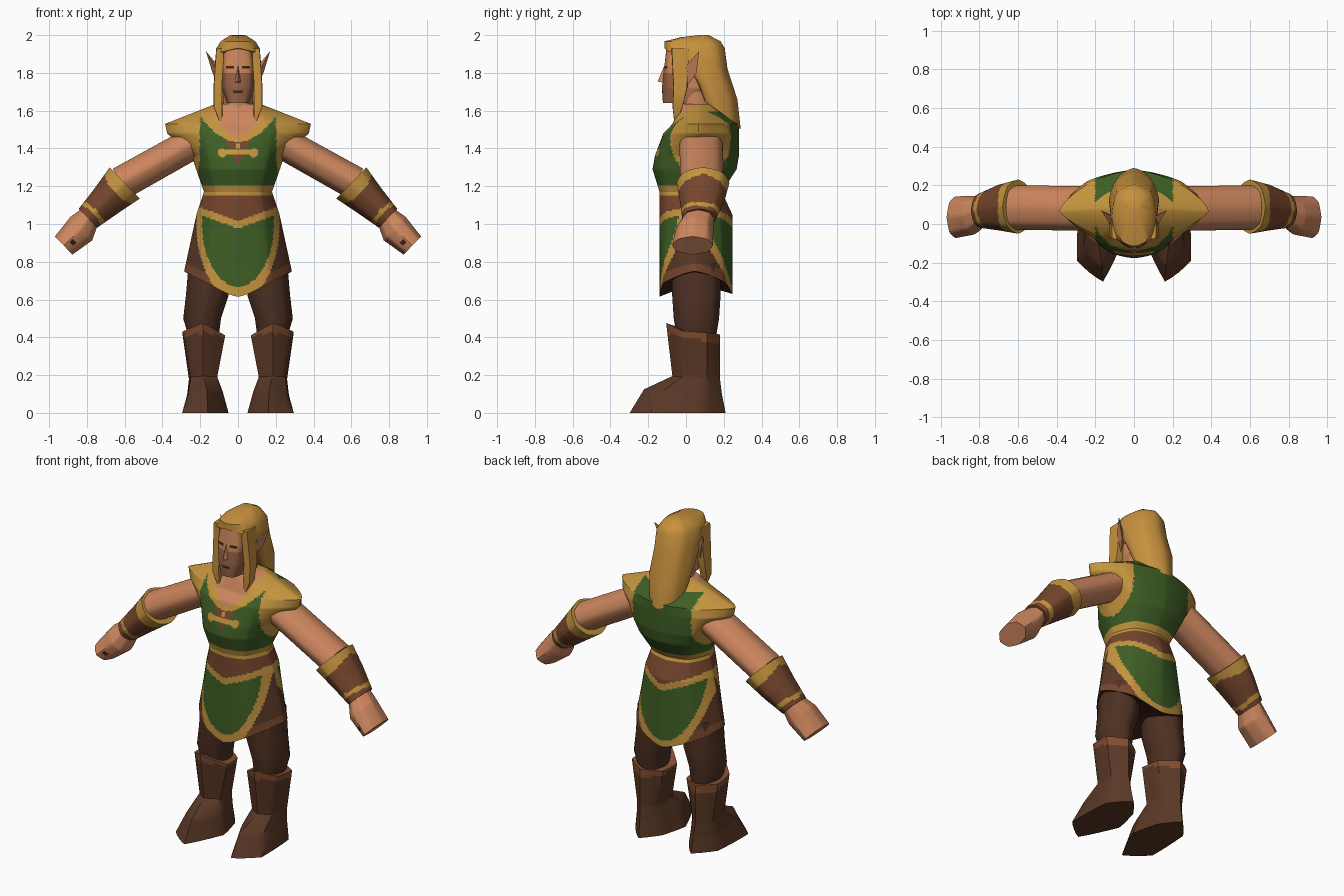
import bpy, bmesh, math
from mathutils import Vector as V

if "Cube" in bpy.data.objects:
    bpy.data.objects.remove(bpy.data.objects["Cube"])

# ---- flat colours (sRGB turned into linear) ----
def lin(c):
    c /= 255
    return c / 12.92 if c < 0.04 else ((c + 0.055) / 1.055) ** 2.4

PALETTE = [("skin", 204, 134, 94), ("face_shade", 150, 98, 70), ("hair_blond", 200, 145, 62),
           ("gold_trim", 196, 148, 62), ("tunic_green", 62, 94, 36), ("belt_leather", 118, 70, 45),
           ("boot_brown", 90, 56, 38), ("trouser_brown", 78, 48, 34), ("cuff_brown", 130, 78, 48),
           ("dark_brown", 62, 36, 26)]
SKIN, SHADE, HAIR, GOLD, GREEN, BELT, BOOT, TROUSER, CUFF, DARK = range(10)
MATS = []
for n, r, g, b in PALETTE:
    m = bpy.data.materials.new(n)
    m.diffuse_color = (lin(r), lin(g), lin(b), 1)
    m.use_nodes = True
    m.node_tree.nodes["Principled BSDF"].inputs["Base Color"].default_value = m.diffuse_color
    MATS.append(m)

# ---- helpers ----
def finish(name, bm, rule):
    bmesh.ops.recalc_face_normals(bm, faces=bm.faces)
    me = bpy.data.meshes.new(name)
    for m in MATS:
        me.materials.append(m)
    for f in bm.faces:
        f.normal_update()
        f.material_index = rule if isinstance(rule, int) else rule(f.calc_center_median(), f.normal)
    bm.to_mesh(me)
    bm.free()
    ob = bpy.data.objects.new(name, me)
    bpy.context.collection.objects.link(ob)
    return ob

def refine(ring, k, w):
    """Subdivide a closed ring; w blends from straight sides to round ones."""
    out, n = [], len(ring)
    for i in range(n):
        a, b, c, d = (V(ring[(i + j) % n]) for j in (-1, 0, 1, 2))
        for j in range(k):
            t = j / k
            cr = 0.5 * (2 * b + (c - a) * t + (2 * a - 5 * b + 4 * c - d) * t * t
                        + (3 * b - a - 3 * c + d) * t ** 3)
            out.append(b.lerp(c, t).lerp(cr, w))
    return out

def loft(name, rings, rule, k=4, step=0.0, w=0.7):
    """Skin closed rings, cap both ends, colour the faces by rule."""
    rings = [refine(r, k, w) for r in rings]
    rows = [rings[0]]
    for a, b in zip(rings, rings[1:]):
        n = max(1, round(max((p - q).length for p, q in zip(a, b)) / step)) if step else 1
        rows += [[p.lerp(q, i / n) for p, q in zip(a, b)] for i in range(1, n + 1)]
    bm = bmesh.new()
    rows = [[bm.verts.new(p) for p in r] for r in rows]
    m = len(rows[0])
    for a, b in zip(rows, rows[1:]):
        for i in range(m):
            bm.faces.new((a[i], a[(i + 1) % m], b[(i + 1) % m], b[i]))
    for r in (rows[0], rows[-1]):
        c = bm.verts.new(sum((v.co for v in r), V()) / m)
        for i in range(m):
            bm.faces.new((r[i], r[(i + 1) % m], c))
    return finish(name, bm, rule)

def sym(z, yf, fs, sd, bs, yb, dz=(0, 0, 0, 0, 0)):
    """Left-right symmetric ring: front, front side, side, back side, back."""
    h = [(0, yf), fs, sd, bs, (0, yb)]
    h = [(x, y, z + d) for (x, y), d in zip(h, dz)]
    return h + [(-x, y, zz) for x, y, zz in h[3:0:-1]]

def tube_ring(c, p, hw, hy, n=8):
    """Ring around c, spanned by direction p and the y axis."""
    return [V(c) + V(p) * hw * math.cos(2 * math.pi * i / n) + V((0, 1, 0)) * hy * math.sin(2 * math.pi * i / n)
            for i in range(n)]

def hull(name, pts, mat):
    bm = bmesh.new()
    for p in pts:
        bm.verts.new(p)
    bmesh.ops.convex_hull(bm, input=bm.verts)
    return finish(name, bm, mat)

# ---- tunic top ----
ARM_A, ARM_D = V((0.2, 0.08, 1.45)), V((0.44, 0, -0.245)).normalized()

def tunic_rule(c, n):
    x = abs(c.x)
    if c.z < 1.2:
        return GOLD
    if c.y < 0.07:
        if c.z > 1.46 + 8 * x * x and x < 0.16:
            return SKIN
        if c.z > 1.435 + 3.4 * x * x and x < 0.24:
            return GOLD
        if c.y < -0.03:
            if (abs(c.z - 1.378) < 0.014 and x < 0.1) or math.hypot(x - 0.085, c.z - 1.378) < 0.024:
                return GOLD                                   # clasp
            if x < 0.012 and 1.4 < c.z < 1.43:
                return GOLD
            if x < (c.z - 1.31) * 0.5 and c.z < 1.46:
                return BELT                                   # placket
    elif c.z > 1.595:
        return GOLD
    d = (V((x, c.y, c.z)) - ARM_A).cross(ARM_D).length
    if x > 0.2 and d < 0.163:
        return GOLD                                           # sleeve trim
    return GREEN

WAIST = sym(1.17, -0.14, (0.12, -0.105), (0.18, 0.03), (0.125, 0.155), 0.19)
loft("tunic_top", [
    WAIST,
    sym(1.29, -0.177, (0.15, -0.13), (0.222, 0.04), (0.17, 0.215), 0.268),
    sym(1.36, -0.165, (0.16, -0.125), (0.245, 0.05), (0.2, 0.225), 0.28),
    sym(1.48, -0.12, (0.18, -0.095), (0.375, 0.065), (0.245, 0.22), 0.28),
    sym(1.53, -0.068, (0.17, -0.065), (0.386, 0.065), (0.235, 0.21), 0.28),
    sym(1.635, -0.03, (0.08, 0.0), (0.12, 0.08), (0.08, 0.13), 0.14)], tunic_rule, k=16, step=0.01)

# ---- belt and skirt ----
def skirt_rule(c, n):
    x, front = abs(c.x), c.y < 0.04
    if n.z < -0.6:
        return DARK
    if c.z > 1.15:
        return GOLD
    v = c.z - 0.995 - 0.35 * x
    if v > 0.022:
        return BELT
    if v > -0.018:
        return GOLD
    wide = 0.19 if front else 0.21
    q = max(0, 1.0 - c.z)
    if math.hypot(x / wide, q / 0.33) < 1:
        return GREEN
    if math.hypot(x / (wide + 0.03), q / 0.4) < 1:
        return GOLD
    return BELT if c.z < 0.66 + 0.48 * x else BOOT

loft("belt_and_skirt", [
    sym(0.615, -0.14, (0.17, -0.115), (0.285, 0.045), (0.19, 0.2), 0.245, (0, 0.075, 0.135, 0.08, 0.015)),
    sym(1.05, -0.14, (0.14, -0.105), (0.22, 0.04), (0.155, 0.18), 0.245),
    WAIST], skirt_rule, k=16, step=0.01)

# ---- neck, head, nose ----
loft("neck", [tube_ring((0, 0.05, z), (1, 0, 0), 0.078, 0.085) for z in (1.52, 1.72)], SKIN)

def face_rule(c, n):
    x = abs(c.x)
    if c.y < -0.05:
        if abs(c.z - 1.83) < 0.011 and 0.022 < x < 0.066:
            return DARK
        if 1.845 < c.z < 1.858 and 0.015 < x < 0.07:
            return HAIR
        if abs(c.z - 1.70) < 0.005 and x < 0.026:
            return DARK
        if c.z < 1.8:
            return SHADE
    return SKIN

loft("head", [
    sym(1.64, -0.122, (0.045, -0.105), (0.06, -0.03), (0.05, 0.04), 0.06),
    sym(1.72, -0.128, (0.065, -0.1), (0.086, -0.02), (0.08, 0.08), 0.1),
    sym(1.83, -0.115, (0.07, -0.095), (0.092, 0.0), (0.08, 0.1), 0.13),
    sym(1.93, -0.104, (0.06, -0.085), (0.085, 0.0), (0.07, 0.1), 0.13)], face_rule, k=10, step=0.008)
hull("nose", [(0, -0.112, 1.845), (0, -0.15, 1.755), (0.022, -0.11, 1.745), (-0.022, -0.11, 1.745)], SKIN)

# ---- hair mass: slanted hem at the back, rounded crown ----
loft("hair", [
    sym(1.5, 0.12, (0.09, 0.1), (0.115, 0.17), (0.075, 0.25), 0.29, (0.15, 0.15, 0.1, 0.04, 0)),
    sym(1.66, 0.05, (0.105, 0.06), (0.13, 0.13), (0.09, 0.23), 0.272, (0.1, 0.1, 0.06, 0.02, 0)),
    sym(1.82, 0.0, (0.1, -0.04), (0.122, 0.08), (0.09, 0.18), 0.22, (0.08, 0.07, 0.03, 0.01, 0)),
    sym(1.93, -0.115, (0.095, -0.075), (0.115, 0.04), (0.09, 0.16), 0.205, (0, -0.02, 0, 0, 0)),
    sym(1.967, -0.115, (0.065, -0.085), (0.092, 0.03), (0.07, 0.14), 0.183),
    sym(2.0, -0.02, (0.03, 0.0), (0.04, 0.07), (0.03, 0.11), 0.12, (-0.01, -0.008, 0, 0, 0))], HAIR, k=4)

for s, side in ((1, "left"), (-1, "right")):
    def mir(pts):
        return [(s * p[0], p[1], p[2]) for p in pts]

    # front hair lock and pointed ear
    lock = [(0.094, -0.03, 1.93, 0.02, 0.045), (0.107, -0.03, 1.72, 0.021, 0.035),
            (0.106, -0.045, 1.62, 0.022, 0.025), (0.088, -0.055, 1.53, 0.004, 0.006)]
    loft(side + "_hair_lock", [mir([(x - a, y - b, z), (x + a, y - b, z), (x + a, y + b, z), (x - a, y + b, z)])
                               for x, y, z, a, b in lock], HAIR, k=2, w=0.2)
    hull(side + "_ear", mir([(0.1, 0.005, 1.73), (0.122, -0.005, 1.83), (0.135, 0.055, 1.8),
                             (0.09, 0.03, 1.82), (0.17, 0.07, 1.915)]), SKIN)

    # upper arm
    p = (0.487, 0, 0.873)
    loft(side + "_upper_arm", [mir(tube_ring(c, p, hw, hy)) for c, hw, hy in
                               (((0.2, 0.08, 1.45), 0.085, 0.115), ((0.62, 0.085, 1.216), 0.088, 0.115))], SKIN)

    # bracer, flared at the elbow
    A, D, P = V((0.6, 0.09, 1.217)), V((0.72, 0, -0.69)), (0.69, 0, 0.72)
    def bracer_rule(c, n):
        t = (V((abs(c.x), c.y, c.z)) - A).dot(D)
        zig = abs(c.y - 0.09) / 0.14
        if t < 0.04 + 0.035 * zig or 0.225 < t + 0.02 * zig < 0.25:
            return GOLD
        return BELT
    loft(side + "_bracer", [mir(tube_ring(c, P, hw, hy)) for c, hw, hy in
                            ((A, 0.115, 0.14), ((0.7, 0.085, 1.12), 0.09, 0.118),
                             ((0.795, 0.07, 1.03), 0.07, 0.09))], bracer_rule, k=8, step=0.01)

    # fist
    def hand_rule(c, n):
        return DARK if c.y < 0 and math.hypot(abs(c.x) - 0.872, c.z - 0.903) < 0.014 else SKIN
    loft(side + "_hand", [mir(tube_ring(c, P, hw, hy)) for c, hw, hy in
                          (((0.78, 0.07, 1.045), 0.058, 0.08), ((0.83, 0.045, 0.975), 0.085, 0.1),
                           ((0.923, 0.035, 0.886), 0.067, 0.108))], hand_rule, k=6, step=0.012, w=0.4)

    # trouser leg
    loft(side + "_trouser_leg", [mir(tube_ring((x, 0.055, z), (1, 0, 0), hw, hy)) for x, z, hw, hy in
                                 ((0.18, 0.38, 0.075, 0.1), (0.19, 0.5, 0.1, 0.12),
                                  (0.163, 0.62, 0.113, 0.128), (0.155, 0.8, 0.105, 0.13))], TROUSER)

    # boot: toe tip, outer front, outer back, heel, inner back, inner front
    def boot_rule(c, n):
        return CUFF if c.z > 0.4 - 0.21 * c.y else BOOT
    loft(side + "_boot", [mir(r) for r in (
        [(0.16, -0.298, 0), (0.295, -0.19, 0), (0.285, 0.09, 0), (0.18, 0.21, 0), (0.09, 0.1, 0), (0.05, -0.07, 0)],
        [(0.165, -0.222, 0.125), (0.262, -0.13, 0.11), (0.268, 0.1, 0.1), (0.185, 0.19, 0.1),
         (0.105, 0.1, 0.1), (0.08, -0.06, 0.11)],
        [(0.185, -0.072, 0.195), (0.25, -0.02, 0.19), (0.26, 0.11, 0.18), (0.19, 0.18, 0.18),
         (0.12, 0.11, 0.18), (0.11, -0.02, 0.19)],
        [(0.185, -0.105, 0.475), (0.285, -0.02, 0.435), (0.295, 0.11, 0.425), (0.19, 0.18, 0.415),
         (0.08, 0.11, 0.405), (0.068, -0.01, 0.41)])], boot_rule, k=4, step=0.02, w=0.25)

# ---- smooth shading with sharp creases kept ----
for ob in bpy.context.collection.objects:
    ob.select_set(True)
    bpy.context.view_layer.objects.active = ob
bpy.ops.object.shade_smooth_by_angle(angle=math.radians(40))
